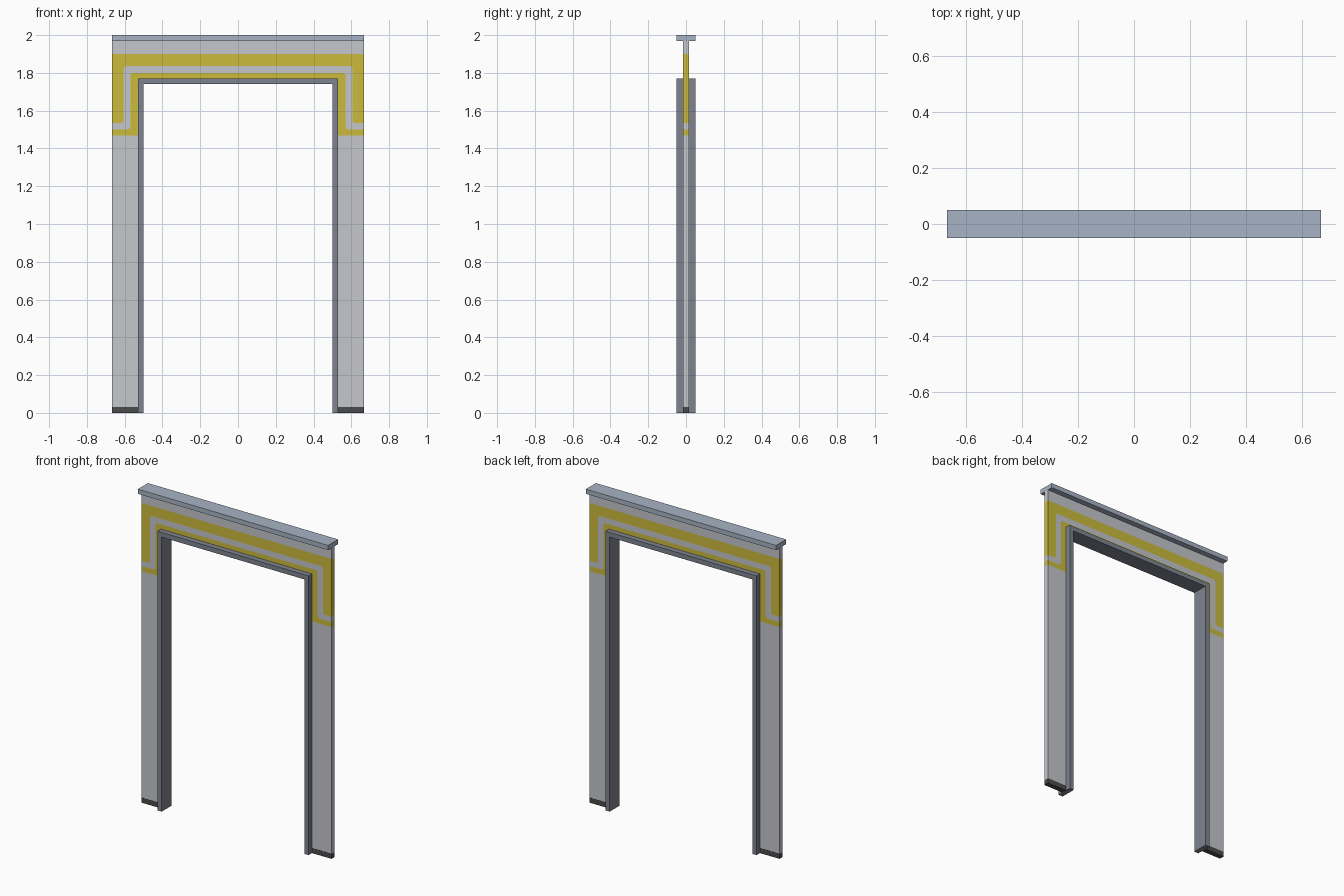
import bpy, bmesh

if "Cube" in bpy.data.objects:
    bpy.data.objects.remove(bpy.data.objects["Cube"])

W = 0.667      # half width of the wall
J = 0.53       # outer edge of the door frame


def material(name, rgb):
    m = bpy.data.materials.new(name)
    m.diffuse_color = (*rgb, 1)
    m.use_nodes = True
    m.node_tree.nodes["Principled BSDF"].inputs["Base Color"].default_value = m.diffuse_color
    return m


GREY = material("light_grey", (0.56, 0.57, 0.60))
YELLOW = material("yellow", (0.60, 0.50, 0.045))
STEEL = material("steel_grey", (0.21, 0.23, 0.28))
PALE = material("pale_blue_grey", (0.39, 0.45, 0.55))
DARK = material("dark_grey", (0.07, 0.07, 0.07))


def panel(name, bands, mats, thickness, mirror=True):
    """Flat front profile from (x, z) outlines, mirrored over x and thickened in y."""
    me = bpy.data.meshes.new(name)
    bm = bmesh.new()
    for pts, mi in bands:
        f = bm.faces.new([bm.verts.new((x, 0, z)) for x, z in pts])
        f.normal_update()
        if f.normal.y > 0:
            f.normal_flip()
        f.material_index = mi
    bmesh.ops.remove_doubles(bm, verts=bm.verts, dist=1e-5)
    bm.to_mesh(me)
    bm.free()
    for m in mats:
        me.materials.append(m)
    ob = bpy.data.objects.new(name, me)
    bpy.context.collection.objects.link(ob)
    if mirror:
        mm = ob.modifiers.new("mirror", 'MIRROR')
        mm.use_clip = True
    s = ob.modifiers.new("thickness", 'SOLIDIFY')
    s.thickness = thickness
    s.offset = 0
    return ob


def between(a, b):
    return a + b[::-1]


# Boundary lines of the painted bands, from the outer edge to the middle
base_top = [(W, 0.032), (J, 0.032)]
leg_top = [(W, 1.468), (J, 1.468)]
inner_edge = leg_top + [(J, 1.77), (0, 1.77)]
stripe_low = [(W, 1.50), (0.585, 1.50), (0.574, 1.505), (0.569, 1.516),
              (0.569, 1.79), (0.559, 1.80), (0, 1.80)]
stripe_high = [(W, 1.534), (0.618, 1.534), (0.609, 1.538), (0.606, 1.546),
               (0.606, 1.826), (0.596, 1.836), (0, 1.836)]
paint_top = [(W, 1.90), (0, 1.90)]
wall_top = [(W, 1.97), (0, 1.97)]

# Wall with painted bands cut into its faces
panel("wall", [
    (between(base_top, leg_top), 0),
    (between(inner_edge, stripe_low), 1),
    (between(stripe_low, stripe_high), 0),
    (between(stripe_high, paint_top), 1),
    (between(paint_top, wall_top), 0),
], [GREY, YELLOW], 0.03)

# Dark feet under both legs
panel("foot", [(between([(W, 0), (J, 0)], base_top), 0)], [DARK], 0.032)

# Door frame lining the opening
panel("door_frame", [([(0.50, 0), (J, 0), (J, 1.77), (0, 1.77), (0, 1.74), (0.50, 1.74)], 0)],
      [STEEL], 0.10)

# Cap beam along the top
panel("top_beam", [([(-W, 1.97), (W, 1.97), (W, 2.0), (-W, 2.0)], 0)], [PALE], 0.10, mirror=False)
